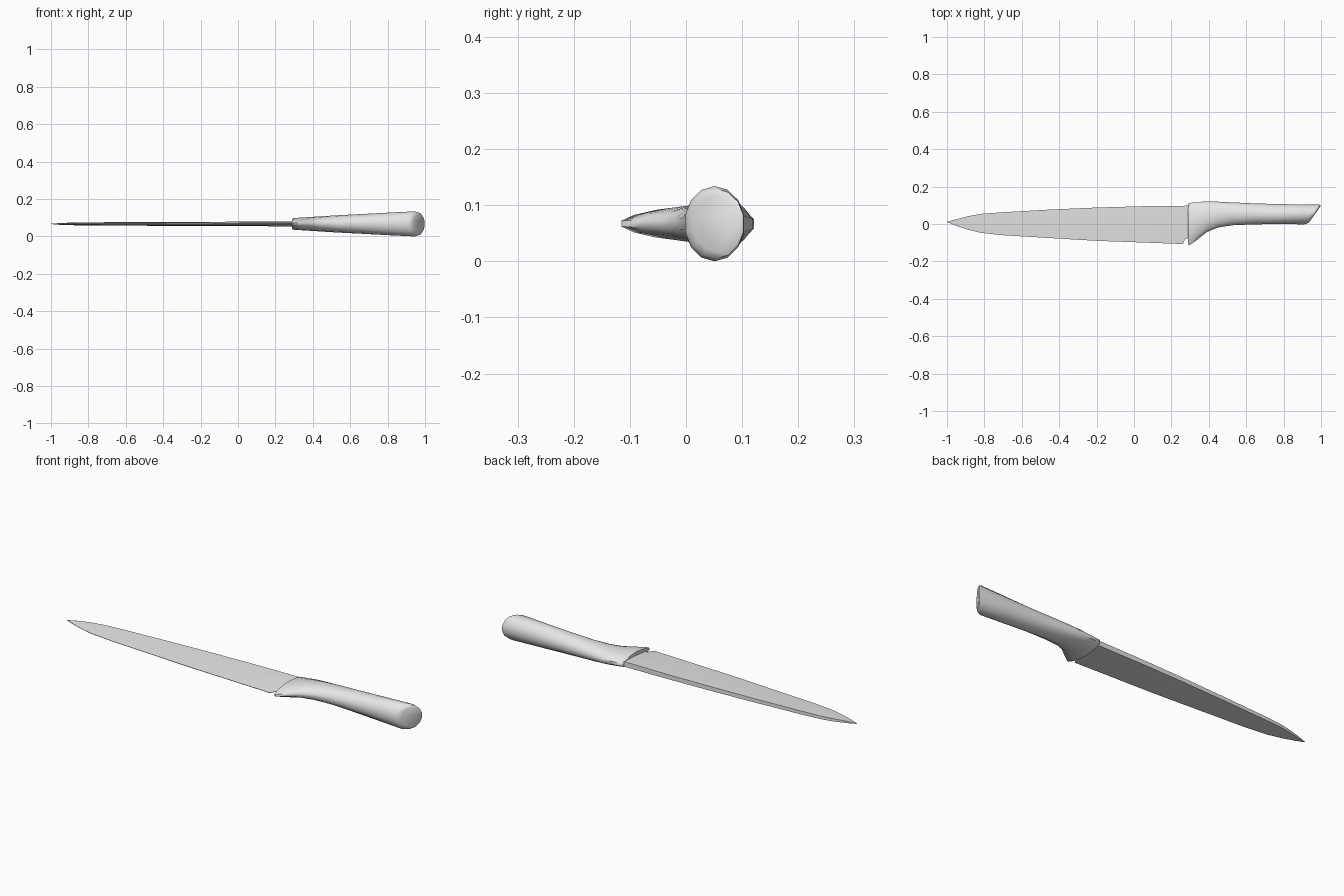
import bpy, bmesh, math

cube = bpy.data.objects.get("Cube")
if cube:
    bpy.data.objects.remove(cube, do_unlink=True)

MID = 0.067   # height of the plane of symmetry
SIDES = 14

grey = bpy.data.materials.new("light grey")
grey.use_nodes = True
colour = (0.8, 0.8, 0.8, 1)
grey.diffuse_color = colour
grey.node_tree.nodes["Principled BSDF"].inputs["Base Color"].default_value = colour


def loft(name, rings, angle):
    """Skin a list of equal-sized point rings and cap both ends."""
    bm = bmesh.new()
    loops = [[bm.verts.new(p) for p in ring] for ring in rings]
    for a, b in zip(loops, loops[1:]):
        for i in range(len(a)):
            j = (i + 1) % len(a)
            bm.faces.new((a[i], a[j], b[j], b[i]))
    bm.faces.new(loops[0])
    bm.faces.new(loops[-1])
    bmesh.ops.remove_doubles(bm, verts=bm.verts, dist=0.0002)
    bmesh.ops.recalc_face_normals(bm, faces=bm.faces)
    mesh = bpy.data.meshes.new(name)
    bm.to_mesh(mesh)
    bm.free()
    mesh.materials.append(grey)
    obj = bpy.data.objects.new(name, mesh)
    bpy.context.collection.objects.link(obj)
    bpy.ops.object.select_all(action='DESELECT')
    obj.select_set(True)
    bpy.context.view_layer.objects.active = obj
    bpy.ops.object.shade_smooth_by_angle(angle=math.radians(angle))
    return obj


def handle_ring(x, low, high, half, slant, nose):
    """Oval section; slant leans its top forward, nose narrows its lower end."""
    ring = []
    for i in range(SIDES):
        t = 2 * math.pi * i / SIDES
        s, c = math.sin(t), math.cos(t)
        width = half * (1 + nose * min(s, 0))
        ring.append((x + slant * s, (low + high) / 2 + (high - low) / 2 * s, MID + width * c))
    return ring


# Handle: x, low y, high y, half thickness, slant, nose
handle_sections = [
    (0.29, -0.113, 0.108, 0.027, 0, 0.25),
    (0.295, -0.118, 0.115, 0.031, 0, 0.25),
    (0.34, -0.085, 0.12, 0.034, 0, 0.2),
    (0.39, -0.045, 0.123, 0.037, 0, 0.1),
    (0.45, -0.02, 0.121, 0.041, 0, 0),
    (0.53, -0.008, 0.117, 0.046, 0, 0),
    (0.65, -0.003, 0.111, 0.052, 0, 0),
    (0.80, -0.002, 0.107, 0.060, 0.015, 0),
    (0.945, -0.003, 0.105, 0.067, 0.035, 0),
    (0.962, 0.002, 0.104, 0.062, 0.035, 0),
    (0.969, 0.012, 0.098, 0.050, 0.030, 0),
]
loft("handle", [handle_ring(*s) for s in handle_sections], 50)


# Blade: x, edge y, spine y, spine half thickness
blade_sections = [
    (-1.0, 0.011, 0.013, 0.001),
    (-0.95, -0.010, 0.027, 0.005),
    (-0.89, -0.030, 0.043, 0.007),
    (-0.82, -0.047, 0.056, 0.008),
    (-0.70, -0.060, 0.065, 0.009),
    (-0.45, -0.075, 0.079, 0.010),
    (-0.20, -0.090, 0.090, 0.011),
    (0.05, -0.099, 0.097, 0.012),
    (0.26, -0.107, 0.099, 0.013),
    (0.276, -0.078, 0.100, 0.013),
    (0.31, -0.078, 0.100, 0.013),
]


def blade_ring(x, edge, spine, half):
    """Wedge section: flat spine, shoulder near the middle, thin edge."""
    mid = edge + 0.52 * (spine - edge)
    side = [(edge, 0.001), (mid, 0.75 * half), (spine - 0.002, half)]
    upper = [(x, y, MID + h) for y, h in side]
    lower = [(x, y, MID - h) for y, h in reversed(side)]
    return upper + lower


loft("blade", [blade_ring(*s) for s in blade_sections], 35)
